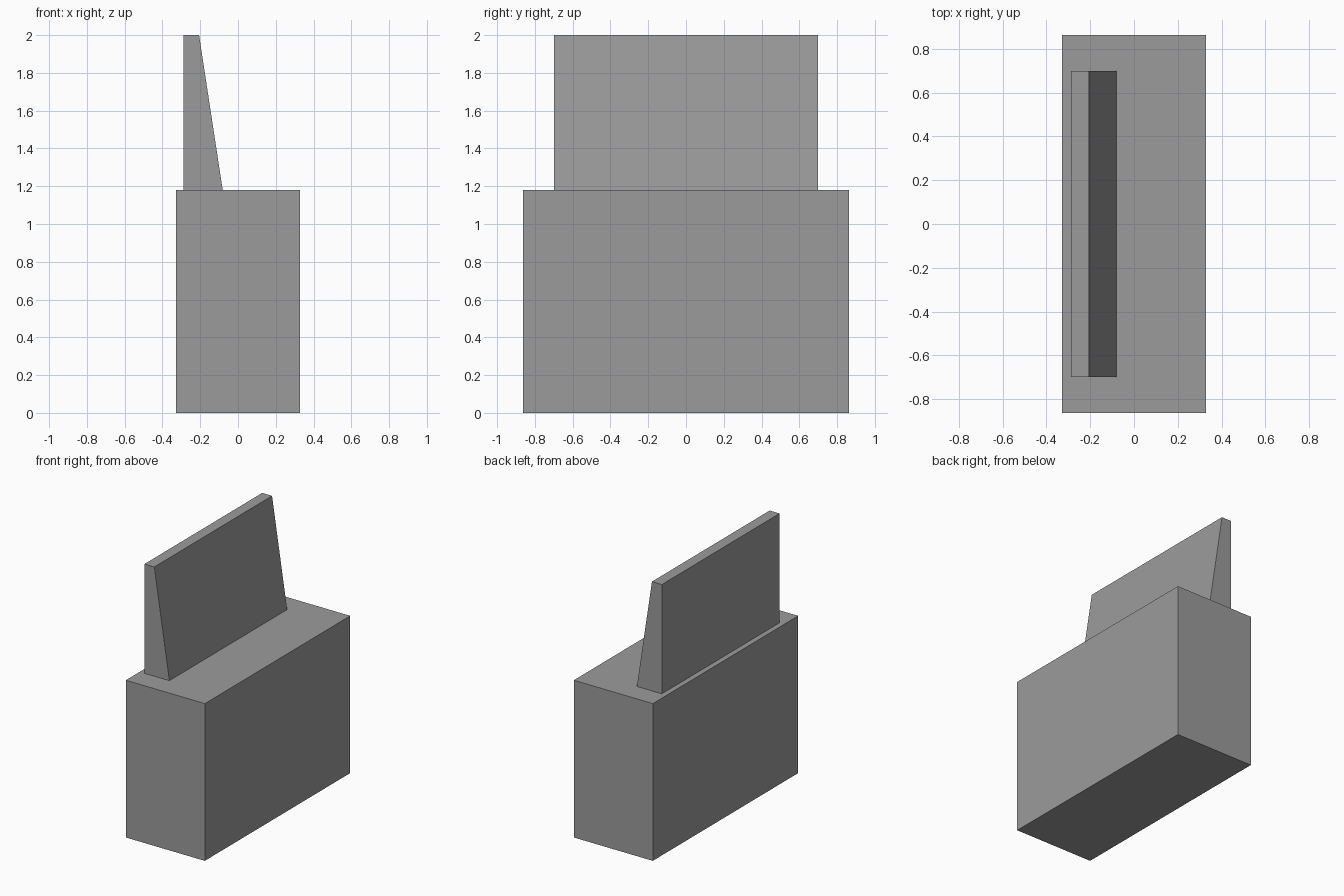
import bpy
import bmesh

if "Cube" in bpy.data.objects:
    bpy.data.objects.remove(bpy.data.objects["Cube"])

# Dark grey finish shared by both parts
dark_grey = bpy.data.materials.new("dark_grey")
dark_grey.diffuse_color = (0.33, 0.33, 0.33, 1)
dark_grey.use_nodes = True
dark_grey.node_tree.nodes["Principled BSDF"].inputs["Base Color"].default_value = dark_grey.diffuse_color


def extrude_profile(name, profile, half_depth):
    """Extrude an x/z outline symmetrically along y into a closed solid."""
    bm = bmesh.new()
    face = bm.faces.new([bm.verts.new((x, -half_depth, z)) for x, z in profile])
    result = bmesh.ops.extrude_face_region(bm, geom=[face], use_keep_orig=True)
    moved = [g for g in result["geom"] if isinstance(g, bmesh.types.BMVert)]
    bmesh.ops.translate(bm, verts=moved, vec=(0, 2 * half_depth, 0))
    bmesh.ops.recalc_face_normals(bm, faces=bm.faces)
    mesh = bpy.data.meshes.new(name)
    bm.to_mesh(mesh)
    bm.free()
    mesh.materials.append(dark_grey)
    obj = bpy.data.objects.new(name, mesh)
    bpy.context.collection.objects.link(obj)
    return obj


BASE_TOP = 1.18

# Block-shaped base
extrude_profile("base", [(-0.328, 0), (0.328, 0), (0.328, BASE_TOP), (-0.328, BASE_TOP)], 0.862)

# Upright back panel: vertical rear, sloping front
extrude_profile("back_panel", [(-0.288, BASE_TOP), (-0.081, BASE_TOP), (-0.206, 2.0), (-0.288, 2.0)], 0.698)
